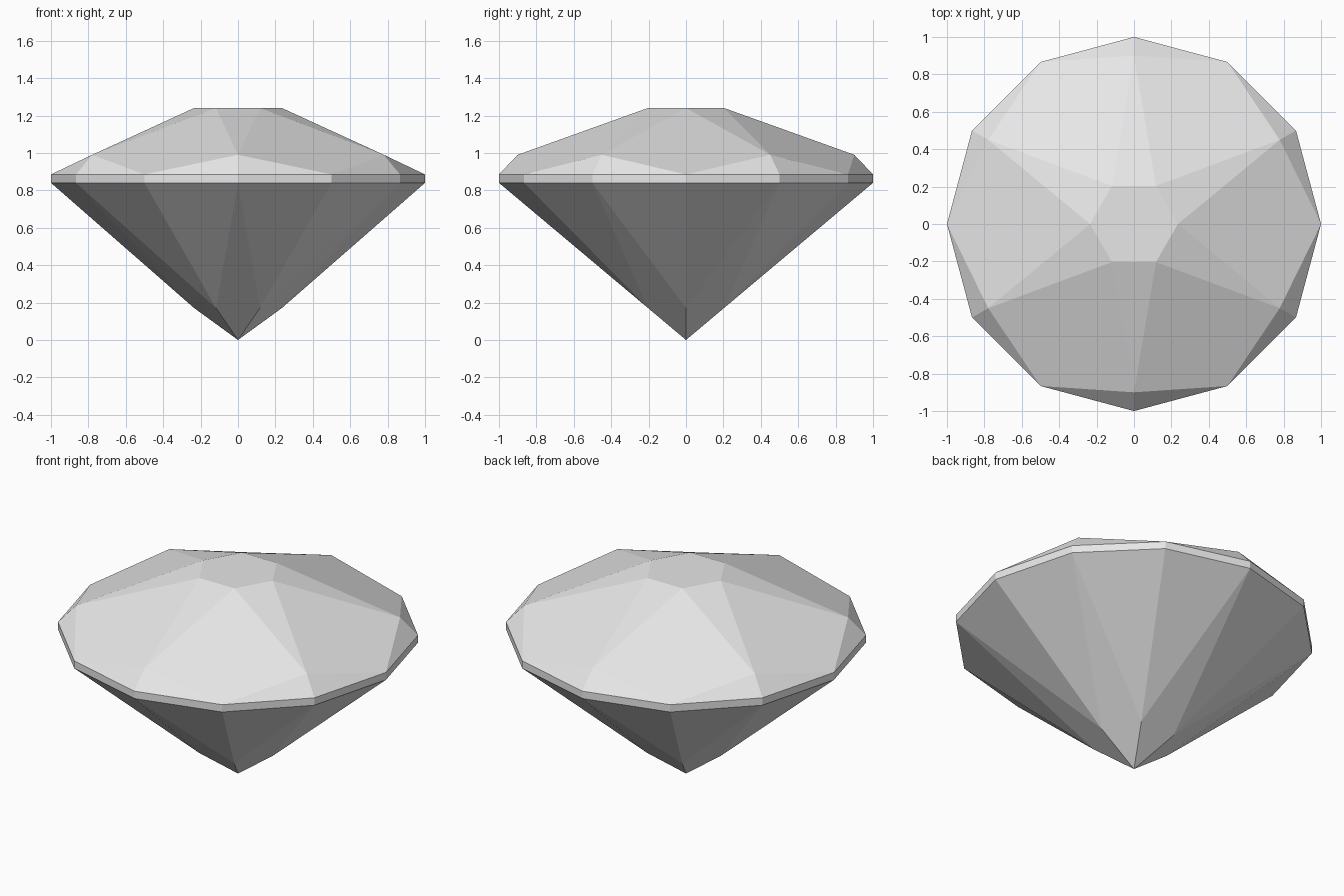
import bpy
import bmesh
from math import cos, sin, tau

cube = bpy.data.objects.get("Cube")
if cube:
    bpy.data.objects.remove(cube, do_unlink=True)

# Single colour
grey = bpy.data.materials.new("pale_grey")
grey.use_nodes = True
colour = (0.8, 0.8, 0.8, 1)
grey.diffuse_color = colour
grey.node_tree.nodes["Principled BSDF"].inputs["Base Color"].default_value = colour

SIDES = 6
bm = bmesh.new()


def ring(count, radius, z, turn=0.0):
    """Ring of vertices; turn is a fraction of one step."""
    angles = [tau * (i + turn) / count for i in range(count)]
    return [bm.verts.new((radius * cos(a), radius * sin(a), z)) for a in angles]


table = ring(SIDES, 0.235, 1.24)
crown = ring(SIDES, 0.9, 0.99, 0.5)
girdle_top = ring(2 * SIDES, 1, 0.885)
girdle_low = ring(2 * SIDES, 1, 0.84)
pavilion = ring(SIDES, 0.235, 0.171)
tip = bm.verts.new((0, 0, 0))

face = bm.faces.new
face(table)
for i in range(SIDES):
    n = (i + 1) % SIDES
    a, b, c = 2 * i, 2 * i + 1, (2 * i + 2) % (2 * SIDES)

    # Crown: star triangle, main kite, two rim triangles
    face((table[i], crown[i], table[n]))
    face((table[i], crown[i - 1], girdle_top[a], crown[i]))
    face((crown[i], girdle_top[a], girdle_top[b]))
    face((crown[i], girdle_top[b], girdle_top[c]))

    # Girdle band
    for s, e in ((a, b), (b, c)):
        face((girdle_top[s], girdle_low[s], girdle_low[e], girdle_top[e]))

    # Pavilion: two long triangles and a kite down to the tip
    face((pavilion[i], girdle_low[a], girdle_low[a - 1]))
    face((pavilion[i], girdle_low[b], girdle_low[a]))
    face((pavilion[i], tip, pavilion[n], girdle_low[b]))

bmesh.ops.recalc_face_normals(bm, faces=bm.faces)
mesh = bpy.data.meshes.new("faceted_gem")
bm.to_mesh(mesh)
bm.free()
mesh.materials.append(grey)
gem = bpy.data.objects.new("faceted_gem", mesh)
bpy.context.collection.objects.link(gem)
